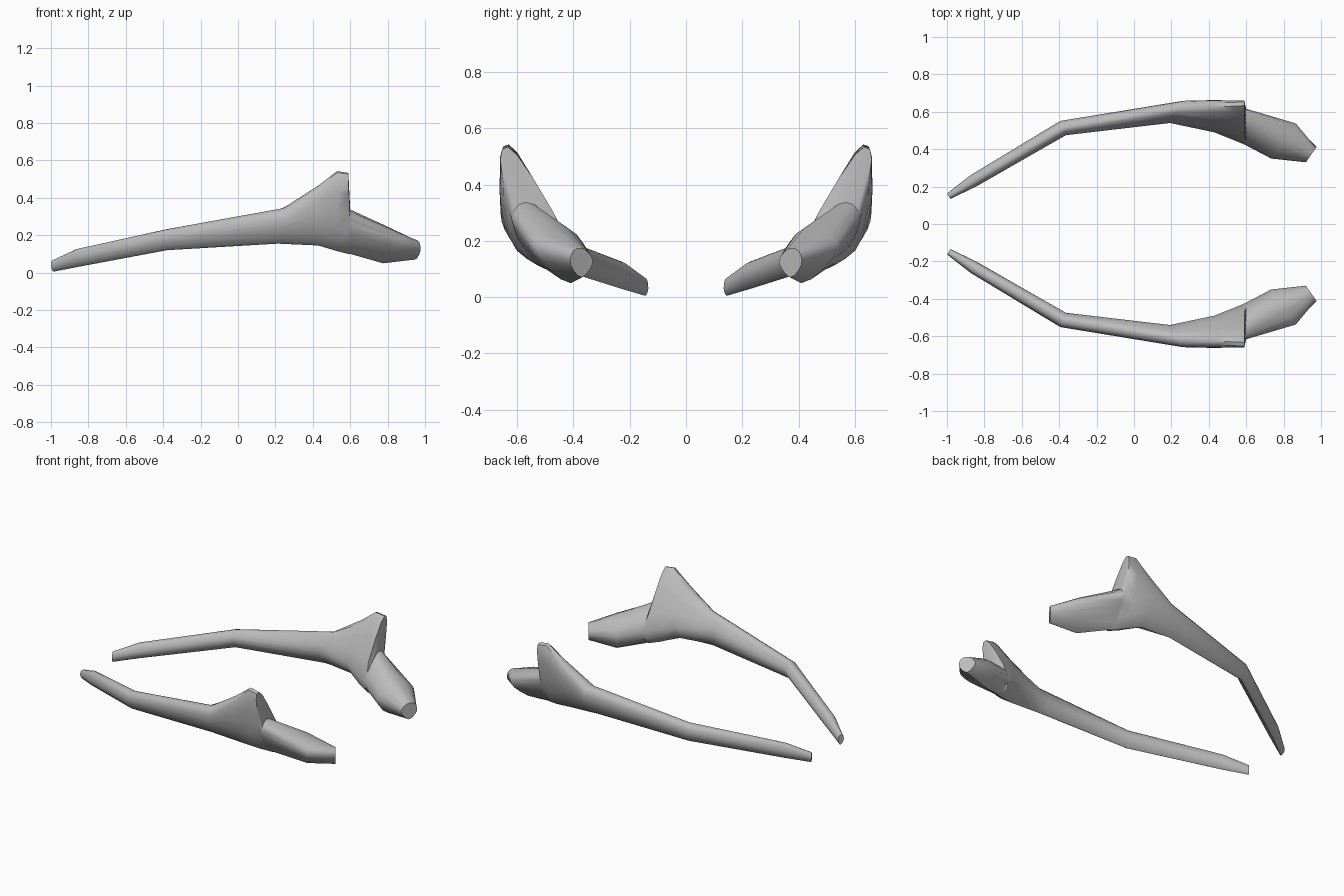
import bpy
import bmesh
from mathutils import Vector

default_cube = bpy.data.objects.get("Cube")
if default_cube:
    bpy.data.objects.remove(default_cube, do_unlink=True)

# Cross-sections along the bone: x, lean of the section (x shift per y), then
# (y, z) of bottom, outer side, upper outer, upper inner and inner side
STATIONS = [
    (-.99, -.6, (.145, .005), (.162, .03), (.16, .06), (.14, .065), (.134, .03)),   # tip
    (-.86, -.5, (.23, .03), (.26, .07), (.25, .12), (.215, .12), (.2, .07)),
    (-.38, -.4, (.515, .12), (.55, .17), (.54, .22), (.5, .23), (.475, .18)),       # bend
    (.23, .6, (.575, .155), (.645, .24), (.655, .32), (.6, .34), (.54, .24)),
    (.43, 0, (.575, .145), (.645, .26), (.66, .43), (.6, .45), (.49, .24)),
    (.53, 0, (.53, .115), (.63, .24), (.66, .5), (.6, .515), (.45, .21)),           # prong
    (.59, 0, (.5, .1), (.6, .22), (.66, .49), (.6, .505), (.425, .2)),
    (.6, 0, (.495, .1), (.6, .215), (.61, .31), (.54, .33), (.42, .2)),             # notch
    (.8, .7, (.41, .05), (.515, .13), (.53, .2), (.42, .245), (.35, .15)),          # knuckle
    (.95, .7, (.37, .07), (.41, .115), (.4, .165), (.36, .17), (.33, .125)),
]
STEPS = 3


def make_material(name, color):
    material = bpy.data.materials.new(name)
    material.use_nodes = True
    material.diffuse_color = color
    shader = material.node_tree.nodes["Principled BSDF"]
    shader.inputs["Base Color"].default_value = color
    return material


def spline_point(a, b, c, d, t):
    """Point on a smooth curve running from b to c."""
    slope_b, slope_c = (c - a) / 2, (d - b) / 2
    ease = t * t * (3 - 2 * t)
    return (b.lerp(c, ease)
            + slope_b * (t * (1 - t) ** 2)
            - slope_c * (t * t * (1 - t)))


def section_ring(station):
    """Closed, rounded outline of one cross-section."""
    x, lean, *corners = station
    corners = [Vector(corner) for corner in corners]
    count = len(corners)
    middle = sum(corner.x for corner in corners) / count
    ring = []
    for i in range(count):
        a, b, c, d = (corners[(i + k) % count] for k in (-1, 0, 1, 2))
        for step in range(STEPS):
            p = spline_point(a, b, c, d, step / STEPS)
            ring.append(Vector((x + lean * (p.x - middle), p.x, p.y)))
    return ring


def build_jaw_bone(name, side, material):
    """Loft the sections into one bone; side is the sign of y."""
    bm = bmesh.new()
    rings = []
    for station in STATIONS:
        rings.append([bm.verts.new((p.x, side * p.y, p.z))
                      for p in section_ring(station)])

    # Skin between neighbouring sections
    for first, second in zip(rings, rings[1:]):
        for i in range(len(first)):
            j = (i + 1) % len(first)
            bm.faces.new((first[i], first[j], second[j], second[i]))

    # Flat ends
    bm.faces.new(rings[0])
    bm.faces.new(rings[-1])
    bmesh.ops.recalc_face_normals(bm, faces=bm.faces[:])

    mesh = bpy.data.meshes.new(name)
    bm.to_mesh(mesh)
    bm.free()
    mesh.materials.append(material)
    bone = bpy.data.objects.new(name, mesh)
    bpy.context.collection.objects.link(bone)

    # Smooth skin with crisp ends and prong edge
    bpy.ops.object.select_all(action='DESELECT')
    bone.select_set(True)
    bpy.context.view_layer.objects.active = bone
    bpy.ops.object.shade_smooth_by_angle(angle=.8)
    return bone


bone_gray = make_material("bone gray", (.5, .5, .5, 1))
build_jaw_bone("left_side_jaw_bone", 1, bone_gray)
build_jaw_bone("right_side_jaw_bone", -1, bone_gray)
